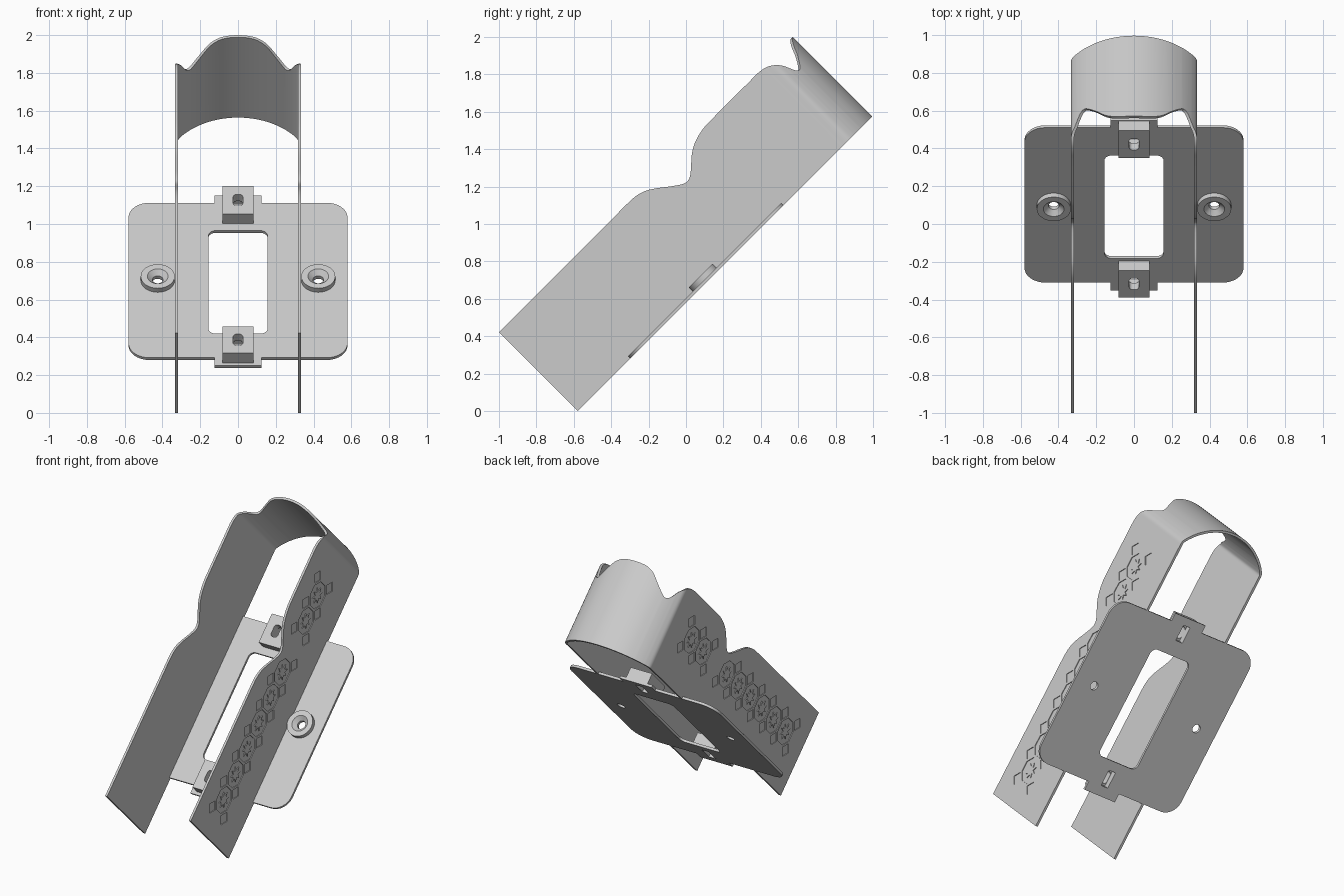
import bpy, bmesh, math
from mathutils import Matrix, Vector

cube = bpy.data.objects.get("Cube")
if cube:
    bpy.data.objects.remove(cube)

grey = bpy.data.materials.new("light grey")
grey.use_nodes = True
grey.diffuse_color = (0.6, 0.6, 0.6, 1)
grey.node_tree.nodes["Principled BSDF"].inputs["Base Color"].default_value = (0.6, 0.6, 0.6, 1)

# Tilted frame: across, along the slope, away from the slope
S = math.sqrt(0.5)
TILT = Matrix(((1, 0, 0, 0), (0, S, -S, -0.578), (0, S, S, 0), (0, 0, 0, 1)))


def finish(name, bm, matrix=TILT):
    bmesh.ops.recalc_face_normals(bm, faces=bm.faces)
    bm.transform(matrix)
    mesh = bpy.data.meshes.new(name)
    bm.to_mesh(mesh)
    bm.free()
    ob = bpy.data.objects.new(name, mesh)
    ob.data.materials.append(grey)
    bpy.context.collection.objects.link(ob)
    return ob


def activate(ob):
    bpy.ops.object.select_all(action='DESELECT')
    ob.select_set(True)
    bpy.context.view_layer.objects.active = ob


def smooth(ob):
    activate(ob)
    bpy.ops.object.shade_smooth_by_angle(angle=math.radians(30))


def cut(ob, cutter):
    mod = ob.modifiers.new("cut", 'BOOLEAN')
    mod.object, mod.operation, mod.solver = cutter, 'DIFFERENCE', 'EXACT'
    activate(ob)
    bpy.ops.object.modifier_apply(modifier=mod.name)
    bpy.data.objects.remove(cutter)


def rounded(cx, cy, hx, hy, r, n=8):
    pts = []
    for q, (sx, sy) in enumerate(((1, 1), (-1, 1), (-1, -1), (1, -1))):
        for i in range(n + 1):
            a = math.pi / 2 * (q + i / n)
            pts.append((cx + sx * (hx - r) + r * math.cos(a),
                        cy + sy * (hy - r) + r * math.sin(a)))
    return pts


def circle(cx, cy, r, n=32):
    return [(cx + r * math.cos(math.tau * i / n), cy + r * math.sin(math.tau * i / n))
            for i in range(n)]


def box_outline(x, a, b):
    return [(-x, a), (x, a), (x, b), (-x, b)]


def prism(name, outline, low, high):
    bm = bmesh.new()
    face = bm.faces.new([bm.verts.new((x, y, low)) for x, y in outline])
    new = bmesh.ops.extrude_face_region(bm, geom=[face])["geom"]
    verts = [g for g in new if isinstance(g, bmesh.types.BMVert)]
    bmesh.ops.translate(bm, verts=verts, vec=(0, 0, high - low))
    return finish(name, bm)


# Bent strap: upper edge of one half, swept down to the slope and mirrored
W = 0.333
side_edge = [(0, .597), (.9, .597), (.97, .597), (1.04, .592), (1.107, .567), (1.227, .479),
             (1.273, .455), (1.31, .463), (1.354, .4985), (1.407, .544), (1.464, .575),
             (1.54, .594), (1.62, .597), (1.9, .597), (1.96, .597), (2.01, .588)]
hood_edge = [(.312, .53), (.295, .488), (.28, .46), (.265, .452), (.25, .46), (.2, .513),
             (.15, .567), (.1, .593), (.05, .6), (0, .601)]
half = [Vector((W, u, v)) for u, v in side_edge] + [Vector((.331, 2.05, .565))]
half += [Vector((x, 1.822 + math.sqrt(.164 - x * x), v)) for x, v in hood_edge]
ctrl = half + [Vector((-p.x, p.y, p.z)) for p in reversed(half[:-1])]


def smooth_path(p, n=4):
    out = []
    for i in range(len(p) - 1):
        a, b, c, d = p[max(i - 1, 0)], p[i], p[i + 1], p[min(i + 2, len(p) - 1)]
        # tangents scaled to the span so long straight runs stay straight
        span = (c - b).length
        m0 = (c - a).normalized() * span
        m1 = (d - b).normalized() * span
        for k in range(n):
            t = k / n
            out.append(b * (2*t**3 - 3*t*t + 1) + m0 * (t**3 - 2*t*t + t)
                       + c * (3*t*t - 2*t**3) + m1 * (t**3 - t*t))
    return out + [p[-1]]


path = smooth_path(ctrl)
bm = bmesh.new()
THICK = 0.016
rows = []
for i, p in enumerate(path):
    t = path[min(i + 1, len(path) - 1)] - path[max(i - 1, 0)]
    inward = Vector((-t.y, t.x, 0)).normalized() * THICK
    q = p + inward
    rows.append([bm.verts.new(c) for c in
                 ((p.x, p.y, 0), p, q, (q.x, q.y, 0))])
for a, b in zip(rows, rows[1:]):
    for j in range(4):
        k = (j + 1) % 4
        bm.faces.new((a[j], a[k], b[k], b[j]))
bm.faces.new(rows[0])
bm.faces.new(rows[-1])
strap = finish("bent_strap", bm)

# Shallow engraving on both outer sides: octagons around stars, with small squares
STEP = 0.13
DEPTH = 0.005


def spot(k):
    return -.63 + STEP * k, .43 + STEP * k


def slab(bm, pts, x0, x1):
    lo = [bm.verts.new((x0, y, z)) for y, z in pts]
    hi = [bm.verts.new((x1, y, z)) for y, z in pts]
    bm.faces.new(lo)
    bm.faces.new(hi)
    for i in range(len(pts)):
        j = (i + 1) % len(pts)
        bm.faces.new((lo[i], lo[j], hi[j], hi[i]))


def star_ring(bm, cy, cz, x0, x1):
    flat = 0.083
    loops = []
    for x in (x0, x1):
        for star in (False, True):
            loop = []
            for i in range(16):
                a = math.tau * i / 16
                if star:
                    r = .028 if i % 2 else .054
                else:
                    r = flat / math.cos(math.pi / 8) if i % 2 else flat
                loop.append(bm.verts.new((x, cy + r * math.cos(a), cz + r * math.sin(a))))
            loops.append(loop)
    for a, b in ((0, 1), (1, 3), (3, 2), (2, 0)):
        for i in range(16):
            j = (i + 1) % 16
            bm.faces.new((loops[a][i], loops[a][j], loops[b][j], loops[b][i]))


for side in (1, -1):
    bm = bmesh.new()
    x0, x1 = side * (W - DEPTH), side * (W + 0.02)
    for k in (0, 1, 2, 3, 4, 5, 7, 8):
        star_ring(bm, *spot(k), x0, x1)
    for k in (-1, 0, 1, 2, 3, 4, 5, 6, 7, 8):
        (ya, za), (yb, zb) = spot(k), spot(k + 1)
        for y, z in ((ya, zb), (yb, za)):
            if k == 5 and y == ya:
                continue
            h = 0.032
            slab(bm, [(y - h, z - h), (y + h, z - h), (y + h, z + h), (y - h, z + h)], x0, x1)
    cut(strap, finish("engraving_cutter", bm, Matrix()))
smooth(strap)

# Base plate with rounded corners, window and bolt holes
MID = 0.976
PLATE = 0.017
BOLT_X = 0.425
plate = prism("base_plate", rounded(0, MID, .58, .58, .11), 0, PLATE)
cut(plate, prism("window_cutter", rounded(0, .962, .157, .386, .04), -.1, .1))
for sx in (1, -1):
    cut(plate, prism("bolt_cutter", circle(sx * BOLT_X, MID, .028), -.1, .1))

# End tabs and slotted blocks
tabs = (("upper", 1.556, 1.61, 1.4, 1.607), ("lower", .337, .396, .358, .558))
for name, t0, t1, b0, b1 in tabs:
    prism(name + "_tab", box_outline(.125, t0, t1), 0, PLATE)
    block = prism(name + "_block", box_outline(.083, b0, b1), .001, .09)
    c = (b0 + b1) / 2
    parts = [block, plate, bpy.data.objects[name + "_tab"]]
    for ob in parts:
        cut(ob, prism("slot_cutter", rounded(0, c, .026, .042, .02), -.1, .2))
        cut(ob, prism("pocket_cutter", box_outline(.027, c - .055, c + .055), -.1, .04))
    smooth(block)
smooth(plate)

# Countersunk bolt collars
collar = [(.028, .001), (.028, .022), (.055, .047), (.09, .047), (.09, .001)]
for side, sx in (("left", 1), ("right", -1)):
    bm = bmesh.new()
    rings = [[bm.verts.new((x, y, v)) for x, y in circle(sx * BOLT_X, MID, r, 40)]
             for r, v in collar]
    for a, b in zip(rings, rings[1:] + rings[:1]):
        for i in range(40):
            j = (i + 1) % 40
            bm.faces.new((a[i], a[j], b[j], b[i]))
    smooth(finish(side + "_bolt_collar", bm))
